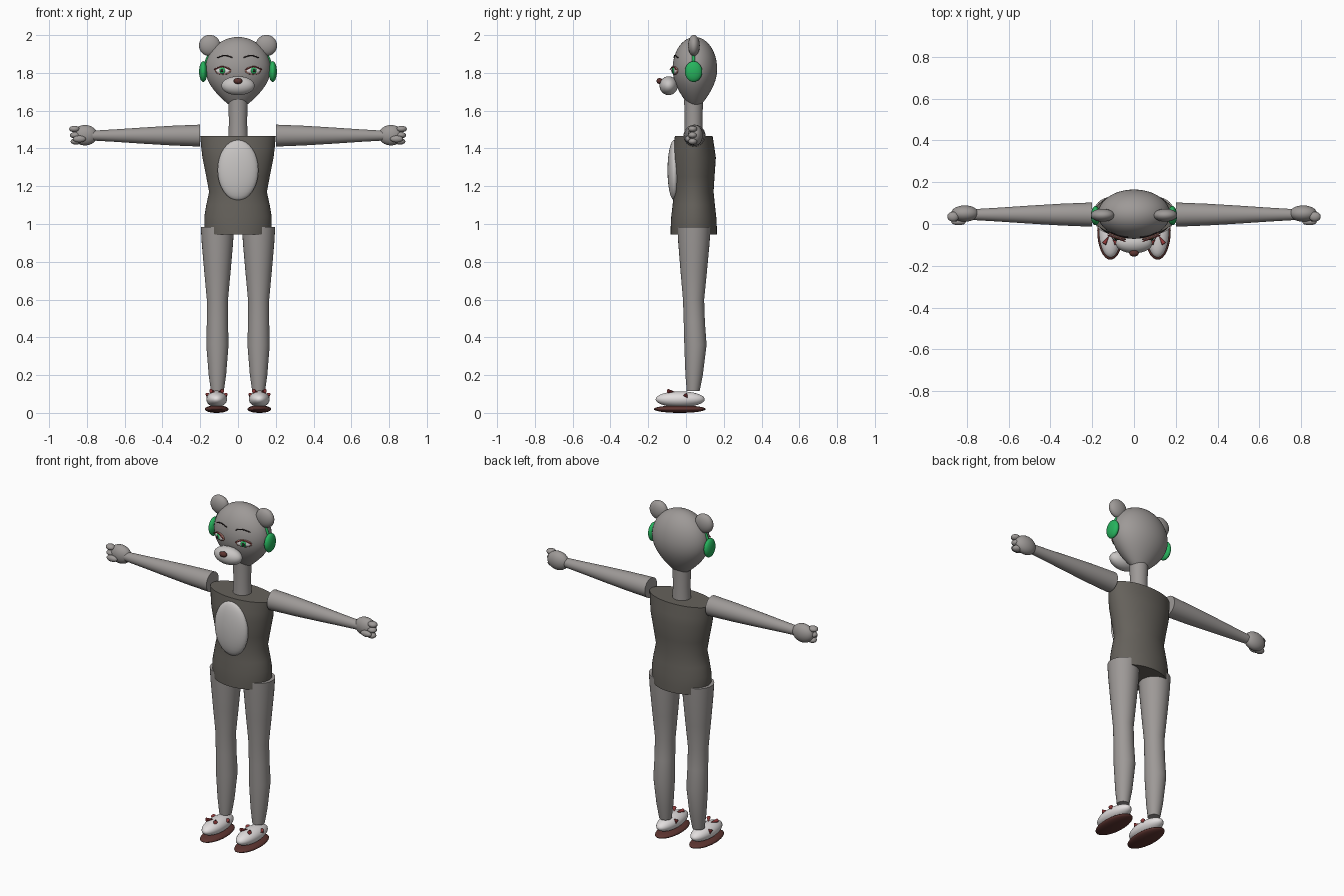
import bpy, bmesh, math
from mathutils import Vector, Matrix

cube = bpy.data.objects.get("Cube")
if cube:
    bpy.data.objects.remove(cube, do_unlink=True)


def material(name, r, g, b):
    m = bpy.data.materials.new(name)
    m.use_nodes = True
    m.diffuse_color = (r, g, b, 1)
    m.node_tree.nodes["Principled BSDF"].inputs["Base Color"].default_value = (r, g, b, 1)
    return m


FUR = material("grey_fur", 0.34, 0.32, 0.31)
SHIRT = material("dark_shirt", 0.13, 0.12, 0.105)
PALE = material("pale_belly", 0.58, 0.56, 0.55)
WHITE = material("shoe_white", 0.76, 0.73, 0.73)
GREEN = material("green", 0.02, 0.45, 0.11)
SOLE = material("sole_brown", 0.11, 0.035, 0.03)
RED = material("lace_red", 0.28, 0.04, 0.04)
DARK = material("dark_line", 0.03, 0.02, 0.02)
LID = material("eyelid_pink", 0.5, 0.22, 0.18)
CY = 0.045  # depth of the body's middle


def finish(name, bm, mat, angle=50):
    bmesh.ops.recalc_face_normals(bm, faces=bm.faces)
    me = bpy.data.meshes.new(name)
    bm.to_mesh(me)
    bm.free()
    me.materials.append(mat)
    ob = bpy.data.objects.new(name, me)
    bpy.context.collection.objects.link(ob)
    bpy.ops.object.select_all(action='DESELECT')
    ob.select_set(True)
    bpy.context.view_layer.objects.active = ob
    bpy.ops.object.shade_smooth_by_angle(angle=math.radians(angle))
    return ob


def ball(name, centre, size, mat, turn=0, segs=32, shape=None):
    """Ellipsoid with half sizes, turned about z."""
    bm = bmesh.new()
    bmesh.ops.create_uvsphere(bm, u_segments=segs, v_segments=segs // 2, radius=1)
    if shape:
        for v in bm.verts:
            v.co = shape(v.co)
    bm.transform(Matrix.Translation(centre) @ Matrix.Rotation(turn, 4, 'Z')
                 @ Matrix.Diagonal((*size, 1)))
    return finish(name, bm, mat)


def loft(name, rings, mat, axis='Z', segs=32):
    """Capped tube through rings of (centre, radius a, radius b)."""
    bm = bmesh.new()
    loops = []
    for c, a, b in rings:
        loop = []
        for i in range(segs):
            t = math.tau * i / segs
            u, w = a * math.cos(t), b * math.sin(t)
            offset = Vector((u, w, 0)) if axis == 'Z' else Vector((0, u, w))
            loop.append(bm.verts.new(Vector(c) + offset))
        loops.append(loop)
    for lo, hi in zip(loops, loops[1:]):
        for i in range(segs):
            j = (i + 1) % segs
            bm.faces.new((lo[i], lo[j], hi[j], hi[i]))
    bm.faces.new(loops[0])
    bm.faces.new(loops[-1])
    return finish(name, bm, mat)


def cone(name, base, tip, radius, mat):
    base, tip = Vector(base), Vector(tip)
    d = tip - base
    bm = bmesh.new()
    bmesh.ops.create_cone(bm, cap_ends=True, segments=12, radius1=radius, radius2=0, depth=d.length)
    bm.transform(Matrix.Translation((base + tip) / 2) @ d.to_track_quat('Z', 'Y').to_matrix().to_4x4())
    return finish(name, bm, mat)


def line(name, points, radius, mat):
    """Thin round stroke through points."""
    cu = bpy.data.curves.new(name, 'CURVE')
    cu.dimensions = '3D'
    cu.bevel_depth = radius
    cu.bevel_resolution = 2
    cu.use_fill_caps = True
    sp = cu.splines.new('BEZIER')
    sp.bezier_points.add(len(points) - 1)
    for p, co in zip(sp.bezier_points, points):
        p.co = co
        p.handle_left_type = p.handle_right_type = 'AUTO'
    cu.materials.append(mat)
    ob = bpy.data.objects.new(name, cu)
    bpy.context.collection.objects.link(ob)
    return ob


# Head: egg narrowing toward the chin
def egg(co):
    if co.z >= 0:
        return co
    f = 1 - 0.5 * co.z ** 2
    return Vector((co.x * f, co.y * f, co.z * 1.25))


ball("head", (0, CY + 0.002, 1.82), (0.173, 0.118, 0.17), FUR, segs=48, shape=egg)
ball("muzzle", (0, -0.092, 1.732), (0.088, 0.048, 0.05), PALE)
ball("nose", (0, -0.14, 1.757), (0.023, 0.016, 0.016), SOLE, segs=20)

# Neck, torso and belly patch
loft("neck", [((0, 0.04, 1.45), 0.052, 0.05), ((0, 0.04, 1.54), 0.048, 0.047),
              ((0, 0.04, 1.66), 0.052, 0.05)], FUR)
torso = [(0.945, 0.172, 0.122), (0.985, 0.178, 0.122), (1.04, 0.178, 0.119), (1.1, 0.168, 0.112),
         (1.17, 0.153, 0.105), (1.25, 0.168, 0.11), (1.35, 0.188, 0.117), (1.4, 0.194, 0.11),
         (1.465, 0.2, 0.1)]
loft("torso", [((0, CY - 0.004, z), a, b) for z, a, b in torso], SHIRT, segs=48)
ball("belly_patch", (0, -0.062, 1.285), (0.108, 0.036, 0.16), PALE)

# Headphone band, following the head between the ear cups
arc = [math.pi * i / 12 for i in range(13)]
line("headphone_band", [(0.177 * math.cos(t), 0.04, 1.807 + 0.168 * math.sin(t)) for t in arc],
     0.008, GREEN)

for s, side in ((1, "left"), (-1, "right")):
    # Ear and headphone cup
    ball(side + "_ear", (s * 0.15, 0.042, 1.945), (0.057, 0.031, 0.056), FUR)
    ball(side + "_ear_cup", (s * 0.184, 0.04, 1.807), (0.022, 0.046, 0.055), GREEN)

    # Eye: lid, white, iris and pupil stacked outward
    turn = s * math.radians(20)
    out = Matrix.Rotation(turn, 3, 'Z') @ Vector((0, -1, 0))
    eye = Vector((s * 0.08, -0.059, 1.812))
    layers = (("eyelid", LID, 0.046, 0.022, 0), ("eye_white", WHITE, 0.039, 0.017, 0.004),
              ("iris", GREEN, 0.017, 0.017, 0.008), ("pupil", DARK, 0.008, 0.009, 0.012))
    for part, mat, w, h, lift in layers:
        ball(f"{side}_{part}", eye + out * lift, (w, 0.008, h), mat, turn, 24)

    # Upper lashes and brow
    across = Matrix.Rotation(turn, 3, 'Z') @ Vector((1, 0, 0))
    front = eye + out * 0.01
    line(side + "_lashes", [front + across * d + Vector((0, 0, h))
                            for d, h in ((-0.045, 0.006), (0, 0.021), (0.045, 0.006))], 0.003, RED)
    line(side + "_brow", [(s * x, y, z) for x, y, z in
                          ((0.03, -0.064, 1.882), (0.07, -0.058, 1.892), (0.11, -0.042, 1.88))],
         0.003, DARK)

    # Arm, palm and fingers
    arm = ((0.2, 0.058), (0.35, 0.052), (0.5, 0.043), (0.65, 0.033), (0.77, 0.026))
    loft(side + "_arm", [((s * x, CY, 1.468), r, r) for x, r in arm], FUR, axis='X')
    ball(side + "_palm", (s * 0.81, 0.05, 1.47), (0.066, 0.039, 0.054), FUR)
    for i in range(3):
        ball(f"{side}_finger_{i + 1}", (s * (0.866 - 0.004 * i), 0.035, 1.503 - 0.033 * i),
             (0.028, 0.024, 0.017), FUR, segs=16)
    ball(side + "_thumb", (s * 0.84, 0.01, 1.45), (0.035, 0.016, 0.018), FUR, segs=16)

    # Leg with knee and calf
    leg = ((0.115, 0.038, 0.034), (0.2, 0.043, 0.046), (0.36, 0.05, 0.059), (0.48, 0.044, 0.056),
           (0.6, 0.04, 0.056), (0.75, 0.041, 0.07), (0.9, 0.042, 0.083), (0.985, 0.042, 0.088))
    loft(side + "_leg", [((s * 0.109, y, z), r, r) for z, y, r in leg], FUR)

    # Shoe, sole and pointed lace tabs
    ball(side + "_shoe", (s * 0.113, -0.031, 0.072), (0.055, 0.13, 0.042), WHITE)
    ball(side + "_sole", (s * 0.113, -0.033, 0.02), (0.063, 0.138, 0.02), SOLE)
    for d in (-1, 1):
        x = s * 0.113
        cone(f"{side}_lace_{d}", (x + d * 0.03, -0.095, 0.116), (x + d * 0.005, -0.055, 0.11), 0.011, RED)
        cone(f"{side}_tab_{d}", (x + d * 0.046, -0.005, 0.098), (x + d * 0.05, 0.01, 0.075), 0.013, RED)
